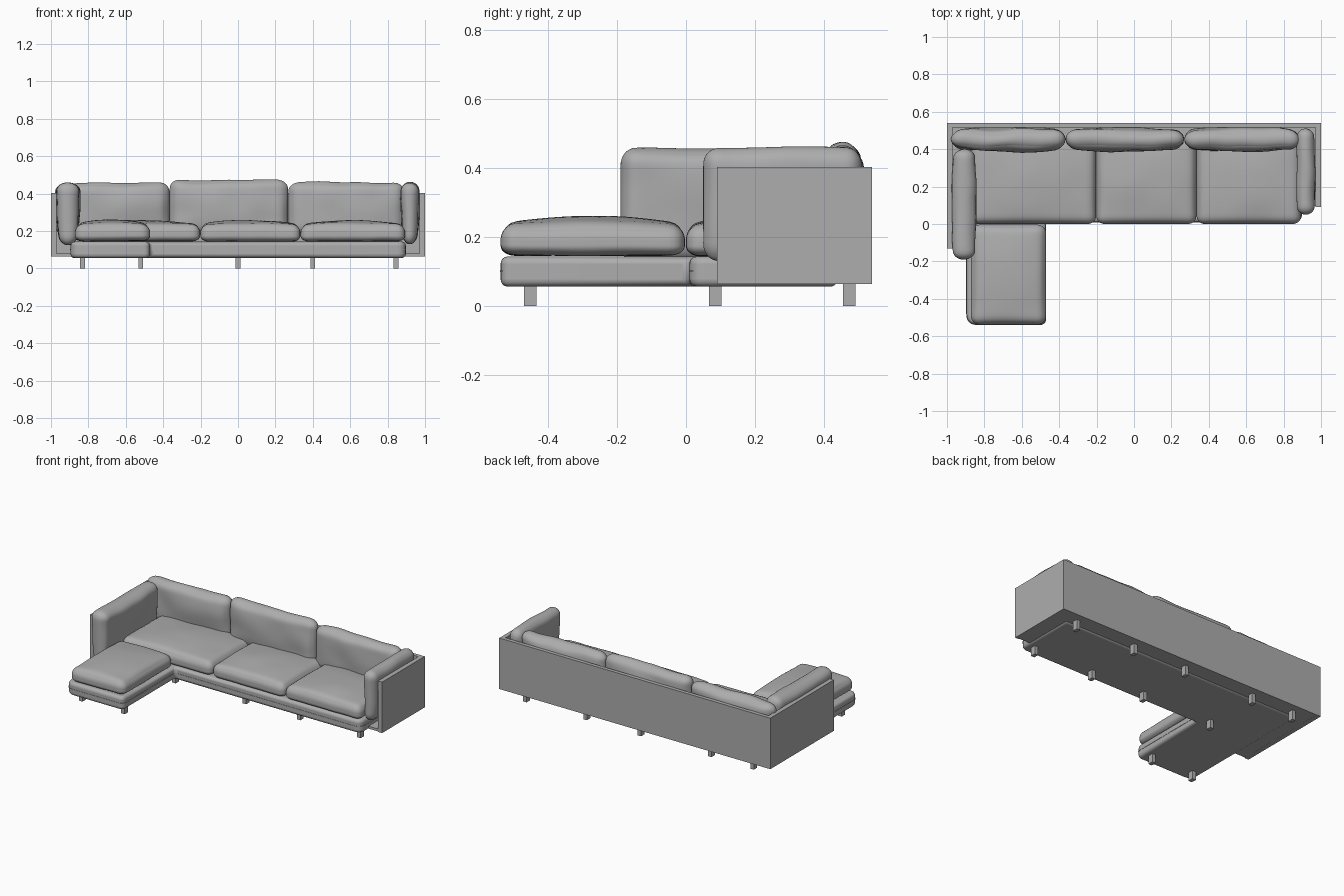
import bpy, bmesh, math
from mathutils import Vector, noise

if "Cube" in bpy.data.objects:
    bpy.data.objects.remove(bpy.data.objects["Cube"])

# Mid grey upholstery
grey = bpy.data.materials.new("grey_fabric")
grey.diffuse_color = (.42, .42, .42, 1)
grey.use_nodes = True
grey.node_tree.nodes["Principled BSDF"].inputs["Base Color"].default_value = grey.diffuse_color


def finish(name, bm, bevel=0, segs=3):
    bmesh.ops.recalc_face_normals(bm, faces=bm.faces)
    me = bpy.data.meshes.new(name)
    bm.to_mesh(me)
    bm.free()
    me.materials.append(grey)
    ob = bpy.data.objects.new(name, me)
    bpy.context.scene.collection.objects.link(ob)
    if bevel:
        mod = ob.modifiers.new("soft_edges", 'BEVEL')
        mod.width, mod.segments, mod.limit_method = bevel, segs, 'ANGLE'
    bpy.ops.object.select_all(action='DESELECT')
    ob.select_set(True)
    bpy.context.view_layer.objects.active = ob
    bpy.ops.object.shade_smooth_by_angle(angle=math.radians(35))
    return ob


def prism(name, corners, z0, z1, bevel=0, segs=3):
    """Extrude an (x, y, corner radius) outline from z0 to z1."""
    bm, pts, n = bmesh.new(), [], len(corners)
    for i, (x, y, r) in enumerate(corners):
        p = Vector((x, y))
        if not r:
            pts.append(p)
            continue
        a = p + (Vector(corners[i - 1][:2]) - p).normalized() * r
        b = p + (Vector(corners[(i + 1) % n][:2]) - p).normalized() * r
        for k in range(7):
            t = k / 6
            pts.append(a * (1 - t) ** 2 + p * 2 * t * (1 - t) + b * t * t)
    face = bm.faces.new([bm.verts.new((p.x, p.y, z0)) for p in pts])
    ext = bmesh.ops.extrude_face_region(bm, geom=[face])['geom']
    top = [v for v in ext if isinstance(v, bmesh.types.BMVert)]
    bmesh.ops.translate(bm, verts=top, vec=(0, 0, z1 - z0))
    return finish(name, bm, bevel, segs)


def cushion(name, lo, hi, r, axis, bulge, top_only=False, taper=0, wrinkle=0):
    """Rounded box with elliptical edges, swollen along one axis."""
    lo, hi = Vector(lo), Vector(hi)
    mid, half = (lo + hi) / 2, (hi - lo) / 2
    bm = bmesh.new()
    bmesh.ops.create_cube(bm, size=2)
    bmesh.ops.subdivide_edges(bm, edges=bm.edges[:], cuts=25, use_grid_fill=True)
    for v in bm.verts:
        t = [math.sin(c * math.pi / 2) for c in v.co]
        # seat cushions are flatter underneath, so their lower edge is tighter
        k = .65 if top_only and t[2] < 0 else 1
        rad = (r[0], r[1], r[2] * k)
        inner, d = Vector(), Vector()
        for i in range(3):
            p, lim = t[i] * half[i], half[i] - rad[i]
            inner[i] = max(-lim, min(lim, p))
            d[i] = (p - inner[i]) / rad[i]
        if d.length > 0:
            d.normalize()
        q = Vector([inner[i] + d[i] * rad[i] for i in range(3)])
        w = 1
        for i in range(3):
            if i != axis:
                w *= 1 - t[i] ** 2
        q[axis] += bulge * w * (max(0, t[axis]) if top_only else t[axis])
        q[axis] *= 1 + taper * t[2]
        if wrinkle:
            q[axis] += wrinkle * noise.noise((q + mid) * 7)
            q.z += wrinkle * max(0, t[2]) * noise.noise((q + mid) * 5 + Vector((3, 1, 4)))
        v.co = q + mid
    return finish(name, bm)


# Outer shell: back and two arm panels of different depth, with a floor
prism("shell_panels", [(-1, -.13, 0), (-.97, -.13, 0), (-.97, .515, 0), (.97, .515, 0),
                       (.97, .09, 0), (1, .09, 0), (1, .54, 0), (-1, .54, 0)],
      .063, .403)
prism("shell_floor", [(-.99, -.125, 0), (-.86, -.125, 0), (-.86, .095, 0),
                      (.99, .095, 0), (.99, .53, 0), (-.99, .53, 0)], .0635, .08)


# L-shaped upholstered base with a piping seam
def base_outline(o):
    return [(-.895 - o, -.538 - o, .06), (-.472 + o, -.538 - o, .035), (-.472 + o, .01 - o, 0),
            (.897 + o, .01 - o, .05), (.897 + o, .44, 0), (-.895 - o, .44, 0)]


prism("base", base_outline(0), .056, .143, .02, 5)
prism("base_piping", base_outline(.002), .098, .103)

# Seat cushions
for i, (x0, x1) in enumerate([(-.875, -.203), (-.201, .333), (.335, .893)]):
    cushion(f"seat_cushion_{i + 1}", (x0, .0, .145), (x1, .46, .23),
            (.045, .04, .045), 2, .024, True, wrinkle=.003)
cushion("chaise_cushion", (-.872, -.538, .146), (-.47, -.003, .232),
        (.05, .045, .045), 2, .026, True, wrinkle=.003)

# Back cushions, thinner towards their ends
for i, (x0, x1, z1) in enumerate([(-.978, -.367, .457), (-.365, .267, .474), (.27, .885, .461)]):
    cushion(f"back_cushion_{i + 1}", (x0, .405, .18), (x1, .5, z1),
            (.06, .047, .045), 1, .019, wrinkle=.011)

# Arm cushions
cushion("left_arm_cushion", (-.962, -.19, .125), (-.856, .4, .458),
        (.052, .045, .05), 0, .01, taper=.16, wrinkle=.006)
cushion("right_arm_cushion", (.878, .05, .13), (.96, .51, .46),
        (.04, .045, .05), 0, .008, taper=.16, wrinkle=.006)

# Legs: rear row, front row and chaise front
rows = {"rear_leg": (.474, [-.832, -.52, 0, .4, .845]),
        "front_leg": (.085, [-.52, 0, .4, .845]),
        "chaise_leg": (-.452, [-.832, -.52])}
for name, (y, xs) in rows.items():
    for i, x in enumerate(xs):
        a, b = .013, .018
        prism(f"{name}_{i + 1}", [(x - a, y - b, 0), (x + a, y - b, 0),
                                  (x + a, y + b, 0), (x - a, y + b, 0)], 0, .064)
